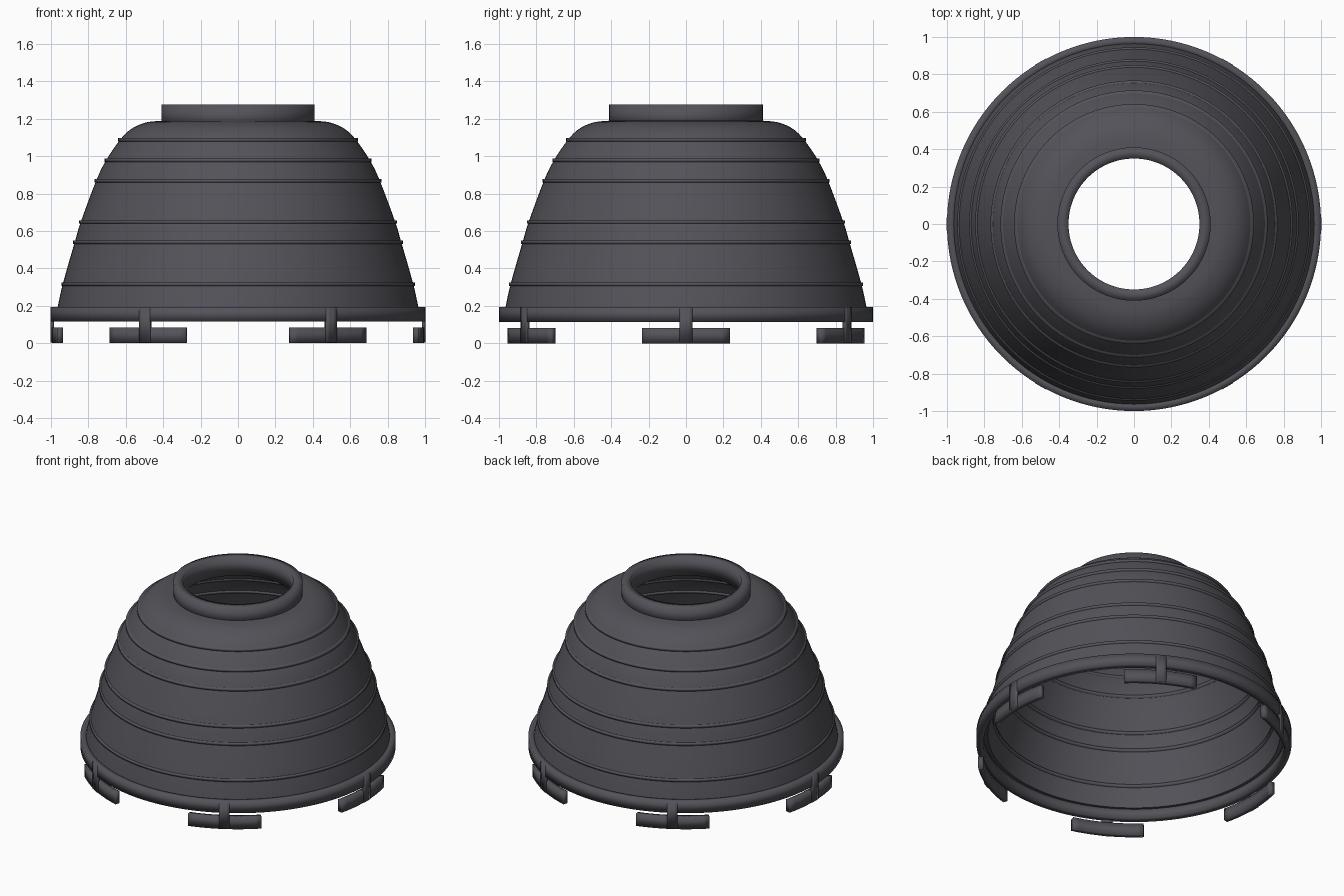
import bpy, bmesh, math
from mathutils import Vector

if "Cube" in bpy.data.objects:
    bpy.data.objects.remove(bpy.data.objects["Cube"])

mat = bpy.data.materials.new("dark_grey")
mat.diffuse_color = (0.085, 0.085, 0.1, 1)
mat.use_nodes = True
mat.node_tree.nodes["Principled BSDF"].inputs["Base Color"].default_value = mat.diffuse_color


def sweep(name, profile, start=0.0, end=360.0, steps=128, sharp=None):
    """Sweep a closed (radius, z) profile around the z axis."""
    full = end - start >= 360
    bm = bmesh.new()
    rings = []
    for i in range(steps if full else steps + 1):
        a = math.radians(start + (end - start) * i / steps)
        rings.append([bm.verts.new((r * math.cos(a), r * math.sin(a), z)) for r, z in profile])
    n = len(profile)
    for i in range(steps):
        p, q = rings[i], rings[(i + 1) % len(rings)]
        for j in range(n):
            k = (j + 1) % n
            bm.faces.new((p[j], q[j], q[k], p[k]))
    if not full:
        bm.faces.new(rings[0])
        bm.faces.new(rings[-1][::-1])
    bmesh.ops.recalc_face_normals(bm, faces=bm.faces)
    for f in bm.faces:
        f.smooth = True
    me = bpy.data.meshes.new(name)
    bm.to_mesh(me)
    bm.free()
    me.materials.append(mat)
    ob = bpy.data.objects.new(name, me)
    bpy.context.collection.objects.link(ob)
    if sharp:
        me.set_sharp_from_angle(angle=math.radians(sharp))
    return ob


def box(r0, r1, z0, z1):
    return [(r0, z0), (r1, z0), (r1, z1), (r0, z1)]


# Dome shell: smooth outer curve, offset inward for thickness
THICK = 0.04
pts = [Vector(p) for p in [(0.966, 0.185), (0.936, 0.32), (0.873, 0.54),
       (0.84, 0.65), (0.758, 0.87), (0.704, 0.98), (0.63, 1.088), (0.572, 1.145),
       (0.5, 1.178), (0.43, 1.188), (0.36, 1.19)]]
outer = []
for i in range(len(pts) - 1):
    a, b, c, d = pts[max(i - 1, 0)], pts[i], pts[i + 1], pts[min(i + 2, len(pts) - 1)]
    for s in range(4):
        t = s / 4
        outer.append(0.5 * (2 * b + (c - a) * t + (2 * a - 5 * b + 4 * c - d) * t ** 2
                            + (3 * b - a - 3 * c + d) * t ** 3))
outer.append(pts[-1])
inner = []
for i, p in enumerate(outer):
    d = (outer[min(i + 1, len(outer) - 1)] - outer[max(i - 1, 0)]).normalized()
    inner.append(p + Vector((-d.y, d.x)) * THICK)
sweep("dome_shell", [tuple(p) for p in outer + inner[::-1]], sharp=40)

# Thin ribs around the dome
for i, (r, z) in enumerate([(0.945, 0.316), (0.881, 0.54), (0.849, 0.648),
                            (0.767, 0.868), (0.714, 0.978), (0.641, 1.087)]):
    sweep(f"dome_rib_{i + 1}", box(r - 0.06, r, z - 0.009, z + 0.009))

# Bottom rim and top collar
sweep("bottom_rim", box(0.955, 1.0, 0.115, 0.195))
sweep("top_collar", box(0.35, 0.41, 1.15, 1.277))

# Six T-shaped feet: upright stem and curved bar
for i in range(6):
    a = i * 60
    sweep(f"foot_stem_{i + 1}", box(0.985, 1.002, 0.003, 0.193), a - 1.95, a + 1.95, 3)
    sweep(f"foot_bar_{i + 1}", box(0.962, 0.995, 0.0, 0.083), a - 13.6, a + 13.6, 12)
